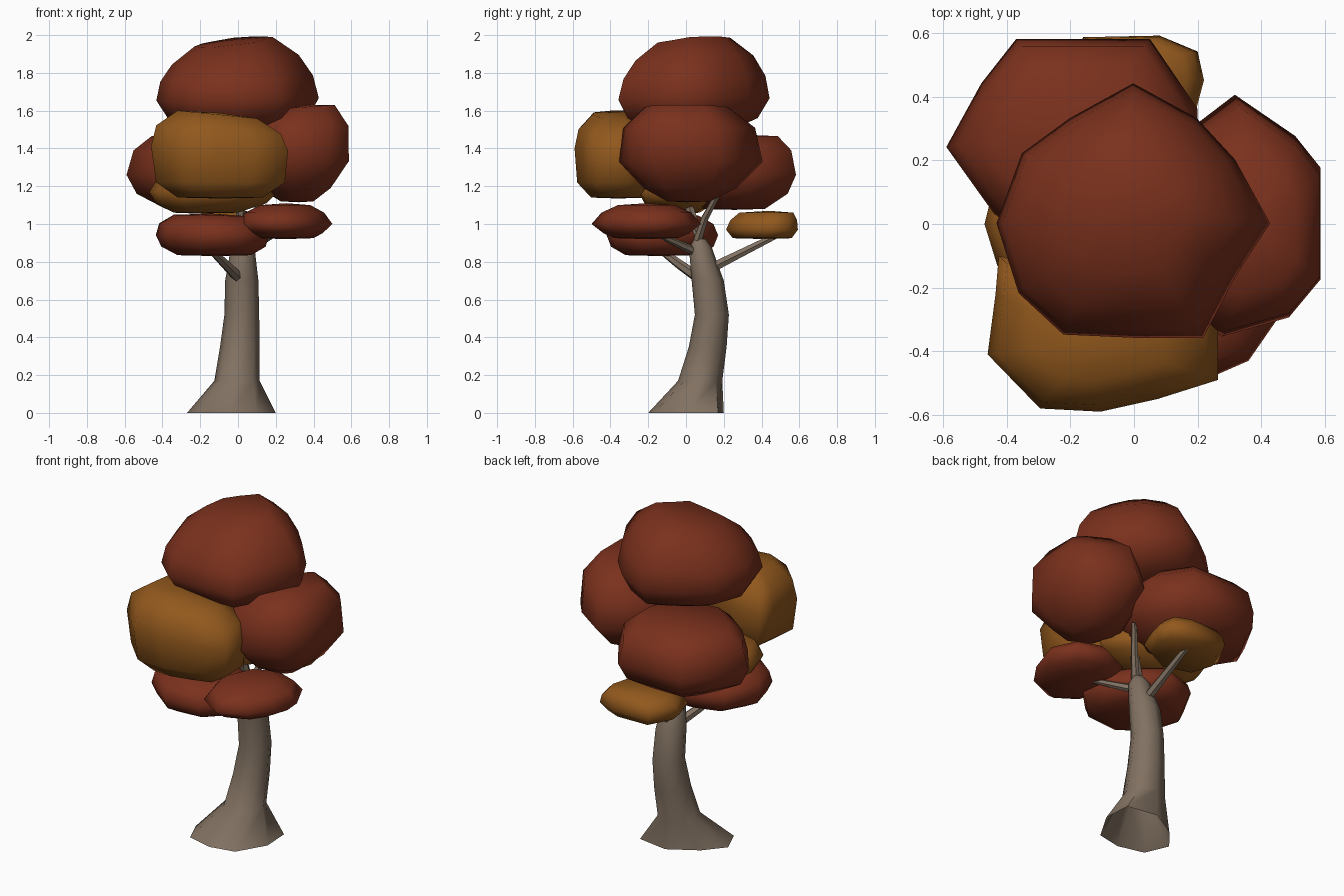
import bpy
import bmesh
from math import sin, cos, tau
from mathutils import Vector

cube = bpy.data.objects.get("Cube")
if cube:
    bpy.data.objects.remove(cube)


def material(name, colour):
    mat = bpy.data.materials.new(name)
    mat.use_nodes = True
    rgba = (*colour, 1)
    mat.diffuse_color = rgba
    bsdf = next(n for n in mat.node_tree.nodes if n.type == "BSDF_PRINCIPLED")
    bsdf.inputs["Base Color"].default_value = rgba
    return mat


BARK = material("bark", (0.22, 0.165, 0.12))
RED = material("russet leaves", (0.195, 0.03, 0.012))
ORANGE = material("amber leaves", (0.285, 0.098, 0.012))


def loft(name, rings, mat, bottom_tip=None, top_tip=None):
    """Skin a stack of equal rings; an end with a tip is closed by a fan."""
    bm = bmesh.new()
    loops = [[bm.verts.new(p) for p in ring] for ring in rings]
    count = len(loops[0])
    for low, high in zip(loops, loops[1:]):
        for i in range(count):
            j = (i + 1) % count
            bm.faces.new((low[i], low[j], high[j], high[i]))
    for loop, tip in ((loops[0], bottom_tip), (loops[-1], top_tip)):
        if tip is not None:
            centre = bm.verts.new(tip)
            for i in range(count):
                bm.faces.new((loop[i], loop[(i + 1) % count], centre))
    bmesh.ops.recalc_face_normals(bm, faces=bm.faces)
    mesh = bpy.data.meshes.new(name)
    bm.to_mesh(mesh)
    bm.free()
    mesh.materials.append(mat)
    obj = bpy.data.objects.new(name, mesh)
    bpy.context.collection.objects.link(obj)
    return obj


def smooth(obj, angle):
    bpy.ops.object.select_all(action="DESELECT")
    obj.select_set(True)
    bpy.context.view_layer.objects.active = obj
    bpy.ops.object.shade_smooth_by_angle(angle=angle)


def leaf_clump(name, mat, outline, profile, lean=(0, 0), tilt=(0, 0)):
    """Scale a plan outline up a (height, scale) profile, leaning and tilting its top."""
    centre = sum((Vector(p) for p in outline), Vector((0, 0))) / len(outline)
    base, top = profile[0][0], profile[-1][0]
    rings = []
    for z, scale in profile:
        t = (z - base) / (top - base)
        ring = []
        for p in outline:
            offset = (Vector(p) - centre) * scale
            xy = centre + offset + Vector(lean) * t * t
            ring.append((*xy, z + offset.dot(Vector(tilt)) * t * t))
        rings.append(ring)
    tip = centre + Vector(lean)
    obj = loft(name, rings, mat, (*centre, base - 0.005), (*tip, top + 0.01))
    smooth(obj, 1.8)


def branch(name, path, thick, thin, sides=6):
    """Tapered limb along a path."""
    pts = [Vector(p) for p in path]
    rings = []
    for k, p in enumerate(pts):
        along = pts[min(k + 1, len(pts) - 1)] - pts[max(k - 1, 0)]
        turn = Vector((0, 0, 1)).rotation_difference(along)
        r = thick + (thin - thick) * k / (len(pts) - 1)
        rings.append([p + turn @ Vector((r * cos(tau * i / sides), r * sin(tau * i / sides), 0))
                      for i in range(sides)])
    smooth(loft(name, rings, BARK, pts[0], pts[-1]), 1.0)


# Trunk: curved, hollow underneath, with an uneven flared foot
foot = [(0.2, 0, 0), (0.19, 0.17, 0), (0, 0.2, 0), (-0.17, 0.1, 0),
        (-0.27, -0.02, 0), (-0.21, -0.16, 0), (-0.05, -0.2, 0), (0.1, -0.17, 0)]
# x, y, z, radius x, radius y
trunk_path = [
    (-0.005, 0.075, 0.17, 0.12, 0.117),
    (0.01, 0.115, 0.35, 0.105, 0.1),
    (0.02, 0.137, 0.52, 0.092, 0.09),
    (0.02, 0.115, 0.7, 0.088, 0.085),
    (0.025, 0.075, 0.88, 0.062, 0.06),
    (0.03, 0.07, 0.92, 0.035, 0.035),
]
SIDES = len(foot)
trunk_rings = [[(x + rx * cos(tau * i / SIDES), y + ry * sin(tau * i / SIDES), z)
                for i in range(SIDES)] for x, y, z, rx, ry in trunk_path]
smooth(loft("trunk", [foot] + trunk_rings, BARK, top_tip=(0.03, 0.07, 0.93)), 1.0)

# Branches
branch("front_right_branch", [(0, 0.06, 0.72), (-0.07, -0.04, 0.79), (-0.14, -0.13, 0.86)], 0.03, 0.02)
branch("front_left_branch", [(0.03, 0.06, 0.85), (0.1, -0.03, 0.89), (0.18, -0.13, 0.935)], 0.026, 0.014)
branch("back_branch", [(0.02, 0.1, 0.75), (0.02, 0.28, 0.84), (0.02, 0.48, 0.94)], 0.03, 0.018)
branch("upper_left_branch", [(0.03, 0.05, 0.88), (0.08, 0.1, 1.03), (0.15, 0.18, 1.18)], 0.026, 0.016)
branch("upper_middle_branch", [(0.03, 0.07, 0.88), (0.015, 0.03, 1.05), (0, -0.02, 1.2)], 0.032, 0.02)

# Main canopy
leaf_clump("crown", RED,
           [(0, 0.44), (-0.2, 0.33), (-0.35, 0.22), (-0.43, 0), (-0.36, -0.22), (-0.22, -0.35),
            (0, -0.36), (0.22, -0.36), (0.32, -0.17), (0.43, 0), (0.32, 0.2), (0.2, 0.33)],
           [(1.5, 0.55), (1.56, 0.86), (1.66, 1), (1.77, 0.94), (1.87, 0.78), (1.965, 0.48)],
           lean=(-0.02, 0.02), tilt=(0.12, 0.1))
leaf_clump("front_clump", ORANGE,
           [(-0.455, -0.41), (-0.29, -0.58), (-0.1, -0.59), (0.08, -0.55), (0.27, -0.49),
            (0.27, -0.3), (0.2, -0.18), (-0.1, -0.18), (-0.42, -0.1), (-0.43, -0.22)],
           [(1.14, 0.62), (1.22, 0.94), (1.4, 1), (1.5, 0.91), (1.58, 0.58)],
           lean=(-0.015, 0), tilt=(-0.1, 0))
leaf_clump("left_clump", RED,
           [(0.31, 0.41), (0.5, 0.28), (0.58, 0.18), (0.58, -0.17), (0.48, -0.29),
            (0.27, -0.35), (0.08, -0.25), (0, 0), (0.1, 0.25)],
           [(1.12, 0.3), (1.19, 0.65), (1.33, 1), (1.51, 0.92), (1.62, 0.58)],
           lean=(0.04, -0.02), tilt=(0.07, 0))
leaf_clump("back_right_clump", RED,
           [(-0.37, 0.58), (-0.48, 0.44), (-0.59, 0.24), (-0.44, 0.03), (-0.26, -0.1),
            (0.1, -0.03), (0.2, 0.2), (0.2, 0.36), (0.05, 0.58)],
           [(1.08, 0.5), (1.16, 0.87), (1.26, 1), (1.39, 0.91), (1.465, 0.68)],
           lean=(0, 0.01))

# Small low clumps
leaf_clump("inner_right_clump", ORANGE,
           [(-0.47, 0), (-0.43, -0.13), (-0.3, -0.25), (-0.02, -0.24), (0.21, -0.06),
            (0.06, 0.13), (-0.3, 0.18), (-0.45, 0.08)],
           [(1.06, 0.5), (1.11, 0.86), (1.17, 1), (1.25, 0.8)])
leaf_clump("low_front_right_clump", RED,
           [(0.02, -0.4), (0.17, -0.25), (0.14, -0.07), (0.05, 0.05), (-0.1, 0.17),
            (-0.32, 0.1), (-0.43, -0.1), (-0.38, -0.28), (-0.2, -0.42)],
           [(0.835, 0.65), (0.88, 0.92), (0.94, 1), (1, 0.92), (1.045, 0.65)],
           lean=(-0.02, 0), tilt=(-0.02, 0))
leaf_clump("low_front_left_clump", RED,
           [(0.5, -0.15), (0.45, -0.3), (0.36, -0.43), (0.2, -0.5), (0.05, -0.4),
            (-0.01, -0.2), (0.08, 0), (0.25, 0.08), (0.42, 0.02)],
           [(0.925, 0.58), (0.95, 0.78), (1, 1), (1.06, 0.82), (1.1, 0.52)])
leaf_clump("low_back_clump", ORANGE,
           [(0.08, 0.59), (-0.16, 0.585), (-0.25, 0.42), (-0.2, 0.27), (0, 0.21),
            (0.18, 0.3), (0.22, 0.45), (0.2, 0.54)],
           [(0.925, 0.82), (0.97, 1), (1.02, 0.93), (1.06, 0.75)], lean=(0, 0.02))
